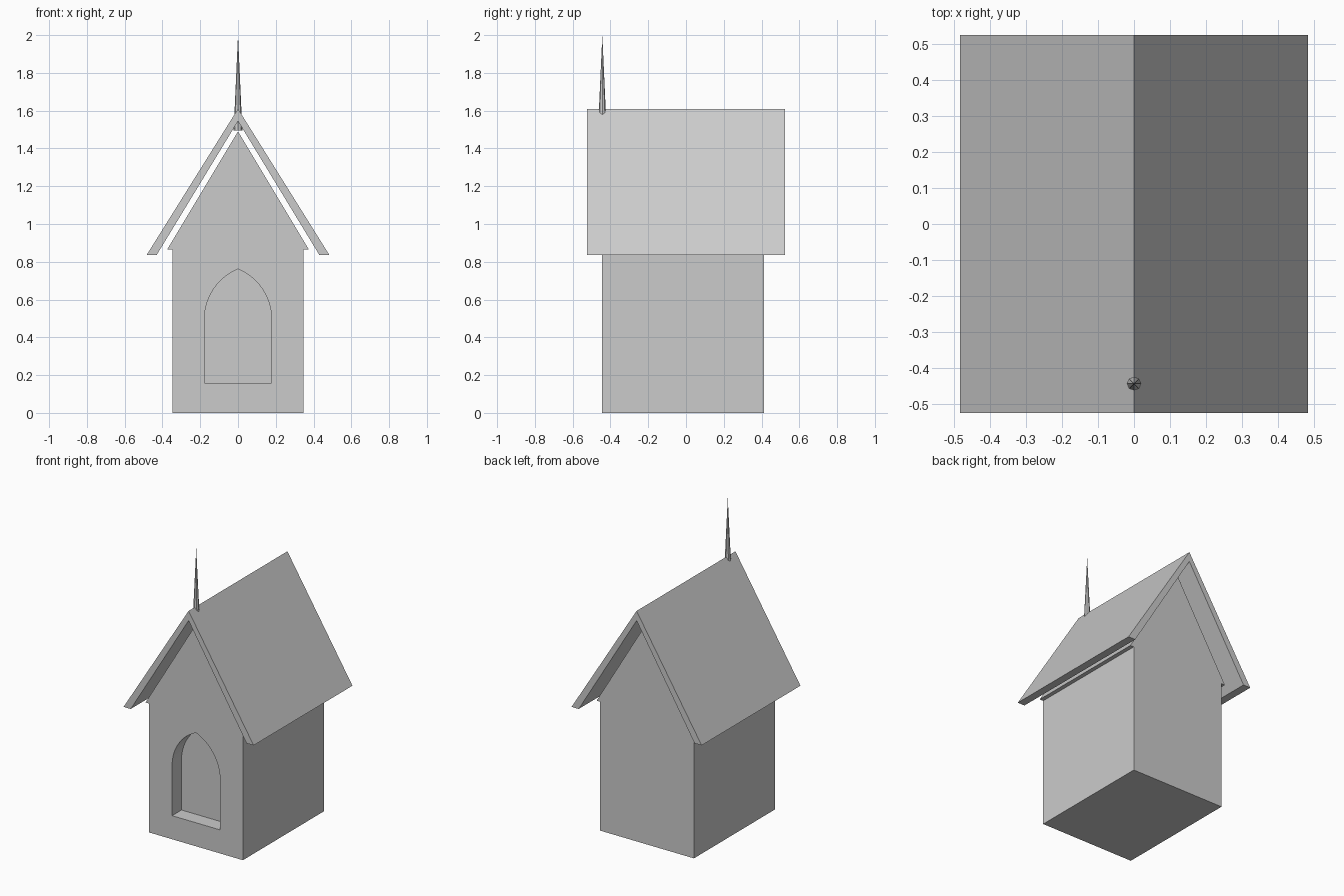
import bpy, math

if "Cube" in bpy.data.objects:
    bpy.data.objects.remove(bpy.data.objects["Cube"])


def extrude_profile(name, pts, y0, y1):
    """Solid made by extruding a closed x-z outline from y0 to y1."""
    n = len(pts)
    verts = [(x, y0, z) for x, z in pts] + [(x, y1, z) for x, z in pts]
    faces = [list(range(n)), list(range(2 * n - 1, n - 1, -1))]
    faces += [[(i + 1) % n, i, n + i, n + (i + 1) % n] for i in range(n)]
    mesh = bpy.data.meshes.new(name)
    mesh.from_pydata(verts, [], faces)
    obj = bpy.data.objects.new(name, mesh)
    bpy.context.collection.objects.link(obj)
    return obj


FRONT, BACK = -0.445, 0.413
WALL_TOP = 0.865

# walls
walls = extrude_profile("walls", [(-0.348, 0), (0.348, 0), (0.348, WALL_TOP), (-0.348, WALL_TOP)],
                        FRONT, BACK)

# pointed arch niche cut into the front
half, sill, spring, apex = 0.178, 0.158, 0.495, 0.762
rise = apex - spring
offset = (rise ** 2 - half ** 2) / (2 * half)
radius = half + offset
end = math.atan2(rise, offset)
steps = 10
right = [(radius * math.cos(end * i / steps) - offset,
          spring + radius * math.sin(end * i / steps)) for i in range(steps)]
arch = [(-half, sill), (half, sill)] + right + [(0, apex)] + [(-x, z) for x, z in reversed(right)]
cutter = extrude_profile("niche_cutter", arch, FRONT - 0.1, FRONT + 0.1)
cut = walls.modifiers.new("niche", 'BOOLEAN')
cut.operation = 'DIFFERENCE'
cut.solver = 'EXACT'
cut.object = cutter
bpy.context.view_layer.objects.active = walls
bpy.ops.object.modifier_apply(modifier=cut.name)
bpy.data.objects.remove(cutter)

# gable block, slightly wider than the walls
extrude_profile("gable", [(-0.375, WALL_TOP), (0.375, WALL_TOP), (0, 1.49)], FRONT, BACK)

# overhanging roof shell
extrude_profile("roof", [(0, 1.61), (-0.483, 0.837), (-0.43, 0.837), (0, 1.545),
                         (0.43, 0.837), (0.483, 0.837)], -0.524, 0.524)

# spire at the front of the ridge
z0, z1 = 1.495, 2.0
bpy.ops.mesh.primitive_cone_add(vertices=8, radius1=0.023, radius2=0, depth=z1 - z0,
                                location=(0, FRONT + 0.002, (z0 + z1) / 2))
bpy.context.object.name = "spire"
